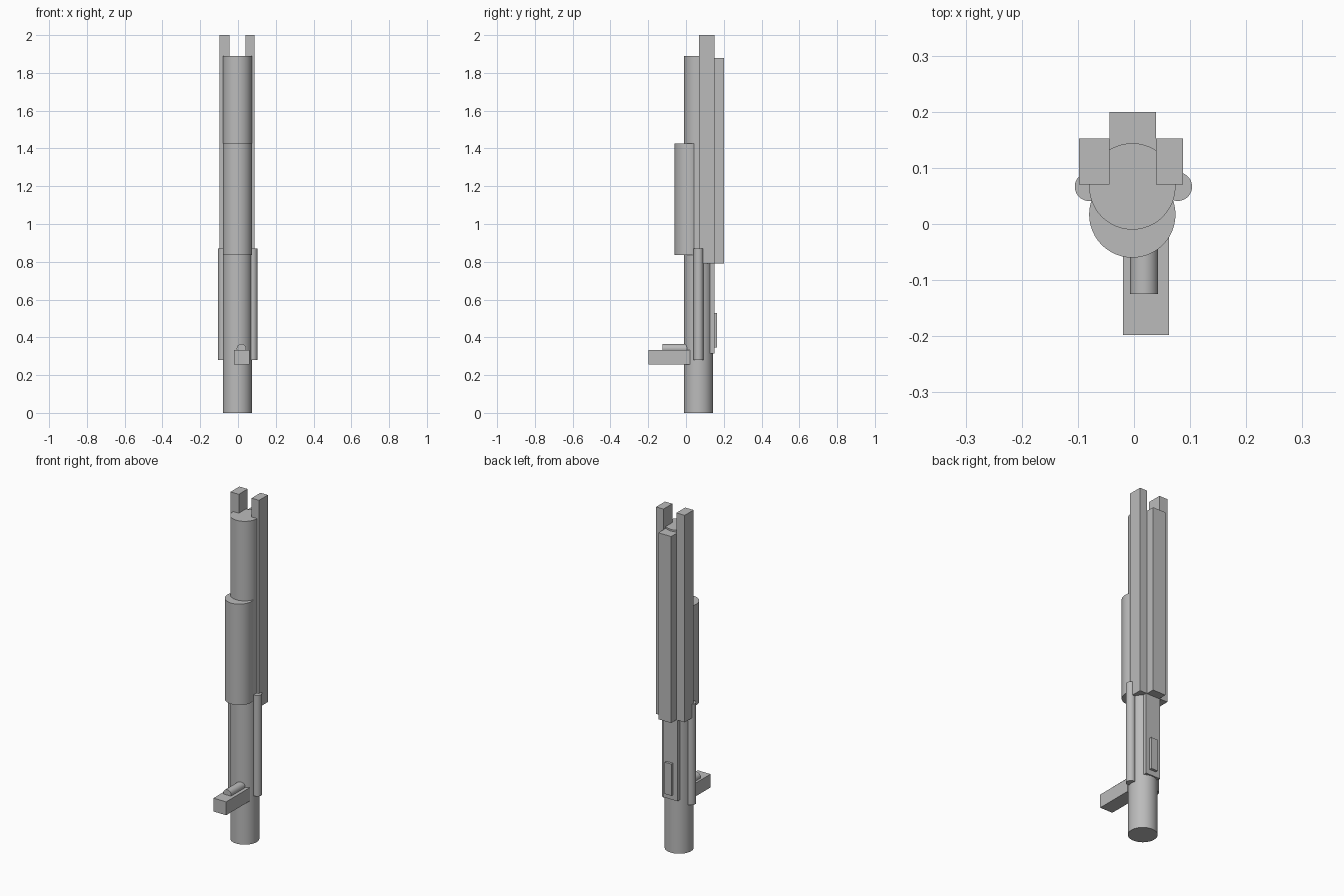
import bpy
import math

if "Cube" in bpy.data.objects:
    bpy.data.objects.remove(bpy.data.objects["Cube"])

grey = bpy.data.materials.new("plain_grey")
grey.diffuse_color = (0.5, 0.5, 0.5, 1)
grey.use_nodes = True
grey.node_tree.nodes["Principled BSDF"].inputs["Base Color"].default_value = grey.diffuse_color


def box(name, x, y, z):
    """Box from (low, high) ranges."""
    bpy.ops.mesh.primitive_cube_add(size=1, location=[sum(r) / 2 for r in (x, y, z)])
    ob = bpy.context.object
    ob.name = name
    ob.scale = [r[1] - r[0] for r in (x, y, z)]
    bpy.ops.object.transform_apply(location=False, rotation=False, scale=True)
    ob.data.materials.append(grey)


def rod(name, radius, depth, centre, rotation=(0, 0, 0)):
    """Smooth capped cylinder."""
    bpy.ops.mesh.primitive_cylinder_add(vertices=48, radius=radius, depth=depth,
                                        location=centre, rotation=rotation)
    ob = bpy.context.object
    ob.name = name
    bpy.ops.object.shade_smooth_by_angle(angle=math.radians(30))
    ob.data.materials.append(grey)


# Main tube and the wider sleeve in front of it
rod("main_tube", 0.077, 1.89, (-0.003, 0.067, 0.945))
rod("front_sleeve", 0.077, 0.59, (-0.003, 0.017, 1.13))

# Rails along the upper back
box("left_rail", (-0.098, -0.044), (0.07, 0.152), (0.79, 2.0))
box("right_rail", (0.039, 0.087), (0.07, 0.152), (0.79, 2.0))
box("back_rail", (-0.044, 0.039), (0.118, 0.2), (0.79, 1.88))

# Thin rods on both sides of the lower tube
for side, x in (("left", -0.08), ("right", 0.078)):
    rod(side + "_side_rod", 0.0255, 0.59, (x, 0.0665, 0.575))

# Lower back plate with a raised strip
box("back_plate", (-0.05, 0.044), (0.1, 0.15), (0.315, 0.8))
box("raised_strip", (-0.021, 0.022), (0.14, 0.165), (0.345, 0.53))

# Front grip with a small rod lying on it
box("front_grip", (-0.02, 0.062), (-0.198, 0.02), (0.255, 0.333))
rod("grip_rod", 0.025, 0.13, (0.018, -0.06, 0.34), (math.pi / 2, 0, 0))
